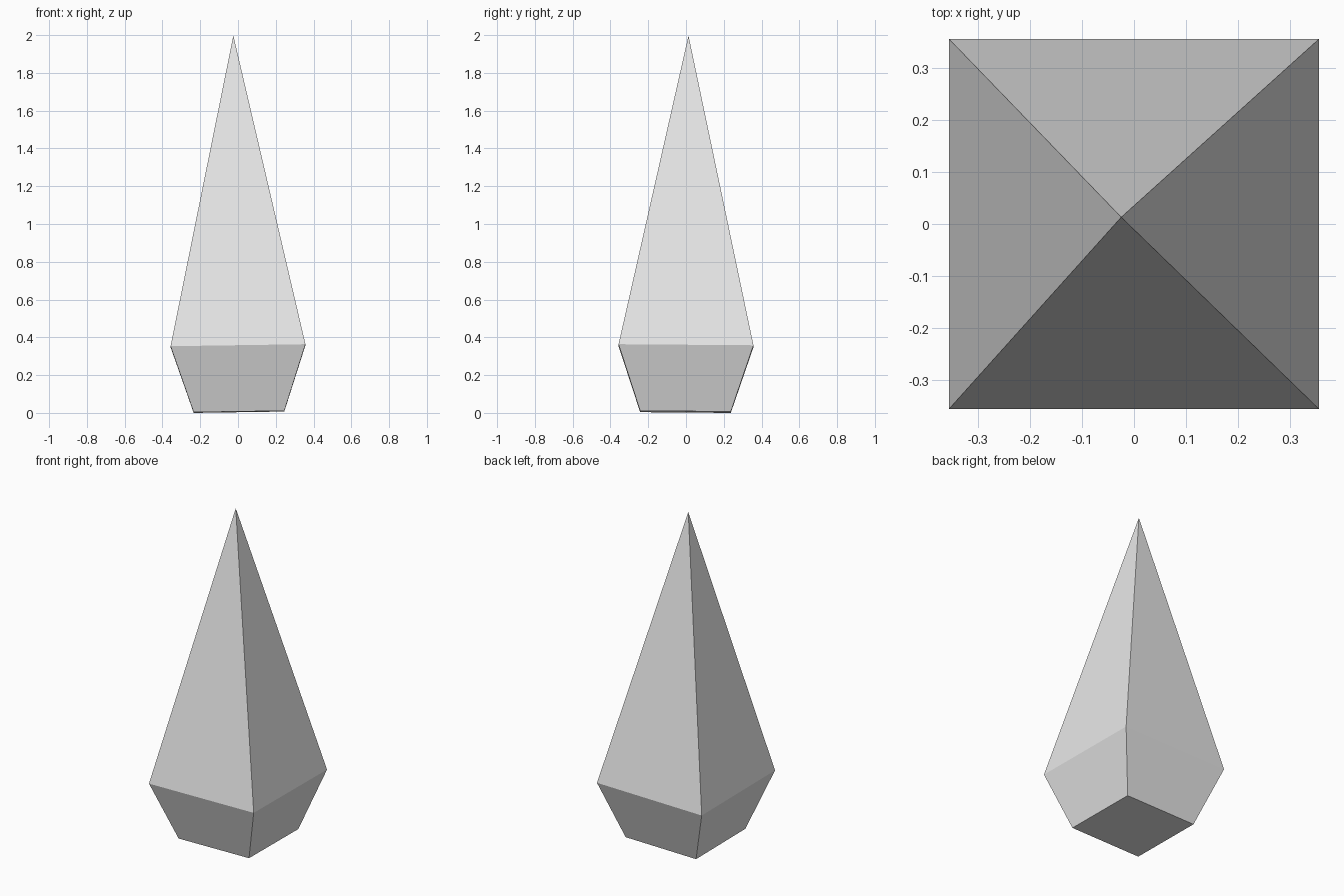
import bpy
import bmesh
from mathutils import Matrix

cube = bpy.data.objects.get("Cube")
if cube:
    bpy.data.objects.remove(cube, do_unlink=True)

# Single plain grey
grey = bpy.data.materials.new("light_grey")
grey.use_nodes = True
colour = (0.8, 0.8, 0.8, 1.0)
grey.diffuse_color = colour
grey.node_tree.nodes["Principled BSDF"].inputs["Base Color"].default_value = colour

# Four-sided spike: square foot, wider girdle, tall point
FOOT, GIRDLE = 0.24, 0.357
LOWER, UPPER = 0.35, 1.642
CORNERS = [(-1, -1), (1, -1), (1, 1), (-1, 1)]

bm = bmesh.new()
foot = [bm.verts.new((x * FOOT, y * FOOT, -LOWER)) for x, y in CORNERS]
girdle = [bm.verts.new((x * GIRDLE, y * GIRDLE, 0)) for x, y in CORNERS]
tip = bm.verts.new((0, 0, UPPER))
bm.faces.new(foot[::-1])
for i in range(4):
    j = (i + 1) % 4
    bm.faces.new((foot[i], foot[j], girdle[j], girdle[i]))
    bm.faces.new((girdle[i], girdle[j], tip))

# Slight lean, then rest the lowest corner on the ground
lean = Matrix.Rotation(-0.015, 4, "Y") @ Matrix.Rotation(-0.008, 4, "X")
bm.transform(lean)
bm.transform(Matrix.Translation((0, 0, -min(v.co.z for v in bm.verts))))
bm.normal_update()

mesh = bpy.data.meshes.new("crystal_spike")
bm.to_mesh(mesh)
bm.free()
mesh.materials.append(grey)
spike = bpy.data.objects.new("crystal_spike", mesh)
bpy.context.collection.objects.link(spike)
